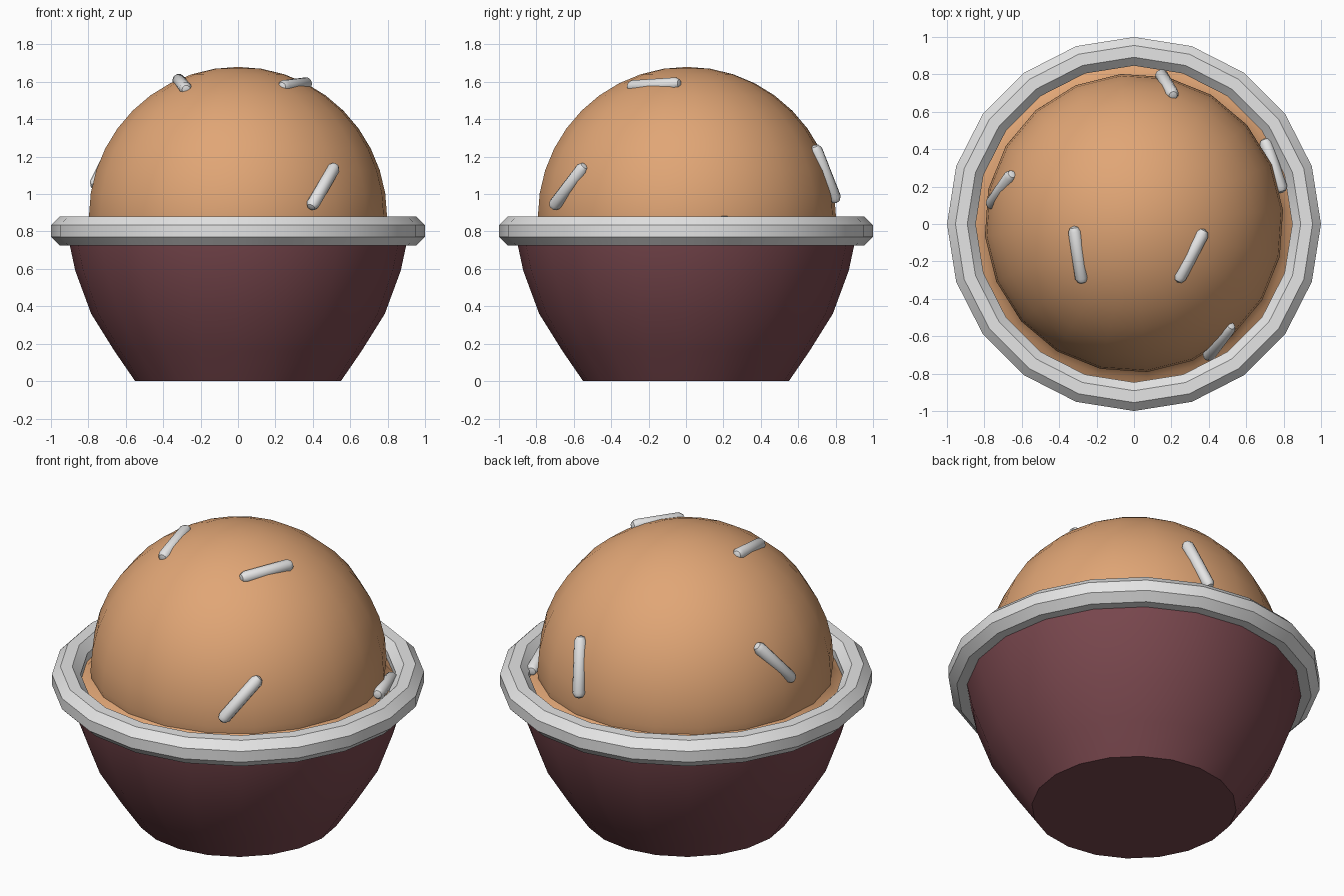
import bpy, bmesh, math
from mathutils import Vector

if "Cube" in bpy.data.objects:
    bpy.data.objects.remove(bpy.data.objects["Cube"])


def material(name, rgb):
    m = bpy.data.materials.new(name)
    m.diffuse_color = (*rgb, 1)
    m.use_nodes = True
    m.node_tree.nodes["Principled BSDF"].inputs["Base Color"].default_value = m.diffuse_color
    return m


maroon = material("maroon", (0.19, 0.063, 0.075))
caramel = material("caramel", (0.75, 0.38, 0.18))
white = material("white", (0.78, 0.78, 0.78))


def finish(name, bm, mat):
    bmesh.ops.remove_doubles(bm, verts=bm.verts, dist=1e-5)
    bmesh.ops.recalc_face_normals(bm, faces=bm.faces)
    me = bpy.data.meshes.new(name)
    bm.to_mesh(me)
    bm.free()
    me.materials.append(mat)
    ob = bpy.data.objects.new(name, me)
    bpy.context.collection.objects.link(ob)
    bpy.ops.object.select_all(action='DESELECT')
    ob.select_set(True)
    bpy.context.view_layer.objects.active = ob
    bpy.ops.object.shade_smooth_by_angle(angle=math.radians(40))
    return ob


def lathe(name, profile, mat, closed=False, sides=20):
    """Revolve (radius, height) points around z."""
    bm = bmesh.new()
    rings = []
    for i in range(sides):
        a = 2 * math.pi * i / sides
        rings.append([bm.verts.new((r * math.cos(a), r * math.sin(a), z)) for r, z in profile])
    n = len(profile)
    for i in range(sides):
        p, q = rings[i], rings[(i + 1) % sides]
        for j in range(n if closed else n - 1):
            k = (j + 1) % n
            bm.faces.new((p[j], q[j], q[k], p[k]))
    bmesh.ops.dissolve_degenerate(bm, edges=bm.edges, dist=1e-5)
    return finish(name, bm, mat)


# Cup with a closed bottom
lathe("cup", [(0, 0), (0.55, 0), (0.66, 0.16), (0.785, 0.36), (0.87, 0.59),
              (0.90, 0.73), (0.91, 0.80)], maroon)

# Rolled rim with an octagonal section
R = 0.083
rim = [(0.923 + R * math.cos(math.pi * (k + 0.5) / 4),
        0.803 + R * math.sin(math.pi * (k + 0.5) / 4)) for k in range(8)]
lathe("rim", rim, white, closed=True)

# Scoop: dome that flares out to meet the rim
dome = [(0.8 * math.sin(math.pi * k / 20), 0.88 + 0.8 * math.cos(math.pi * k / 20))
        for k in range(11)]
scoop = lathe("scoop", dome + [(0.795, 0.84), (0.83, 0.80), (0.90, 0.77)], caramel)
scoop.rotation_euler.z = math.radians(5)
scoop.location.y = 0.005


def sprinkle(name, a, b, r=0.035, sides=10):
    """Rounded rod between two points at the outer ends."""
    a, b = Vector(a), Vector(b)
    d = b - a
    h = d.length / 2 + 0.03
    prof = [(0, -h), (r * 0.65, -h + 0.008), (r, -h + 0.03),
            (r, h - 0.03), (r * 0.65, h - 0.008), (0, h)]
    ob = lathe(name, prof, white, sides=sides)
    ob.rotation_euler = d.to_track_quat('Z', 'Y').to_euler()
    ob.location = (a + b) / 2


# Sprinkles scattered over the dome
ends = [((0.40, -0.70, 0.945), (0.51, -0.555, 1.135)),
        ((0.245, -0.285, 1.575), (0.365, -0.055, 1.59)),
        ((-0.317, -0.04, 1.608), (-0.28, -0.29, 1.563)),
        ((0.147, 0.795, 0.98), (0.205, 0.695, 1.235)),
        ((-0.76, 0.11, 1.055), (-0.66, 0.255, 1.255)),
        ((0.705, 0.43, 0.83), (0.785, 0.195, 0.85))]
for i, (a, b) in enumerate(ends):
    sprinkle(f"sprinkle_{i + 1}", a, b)
